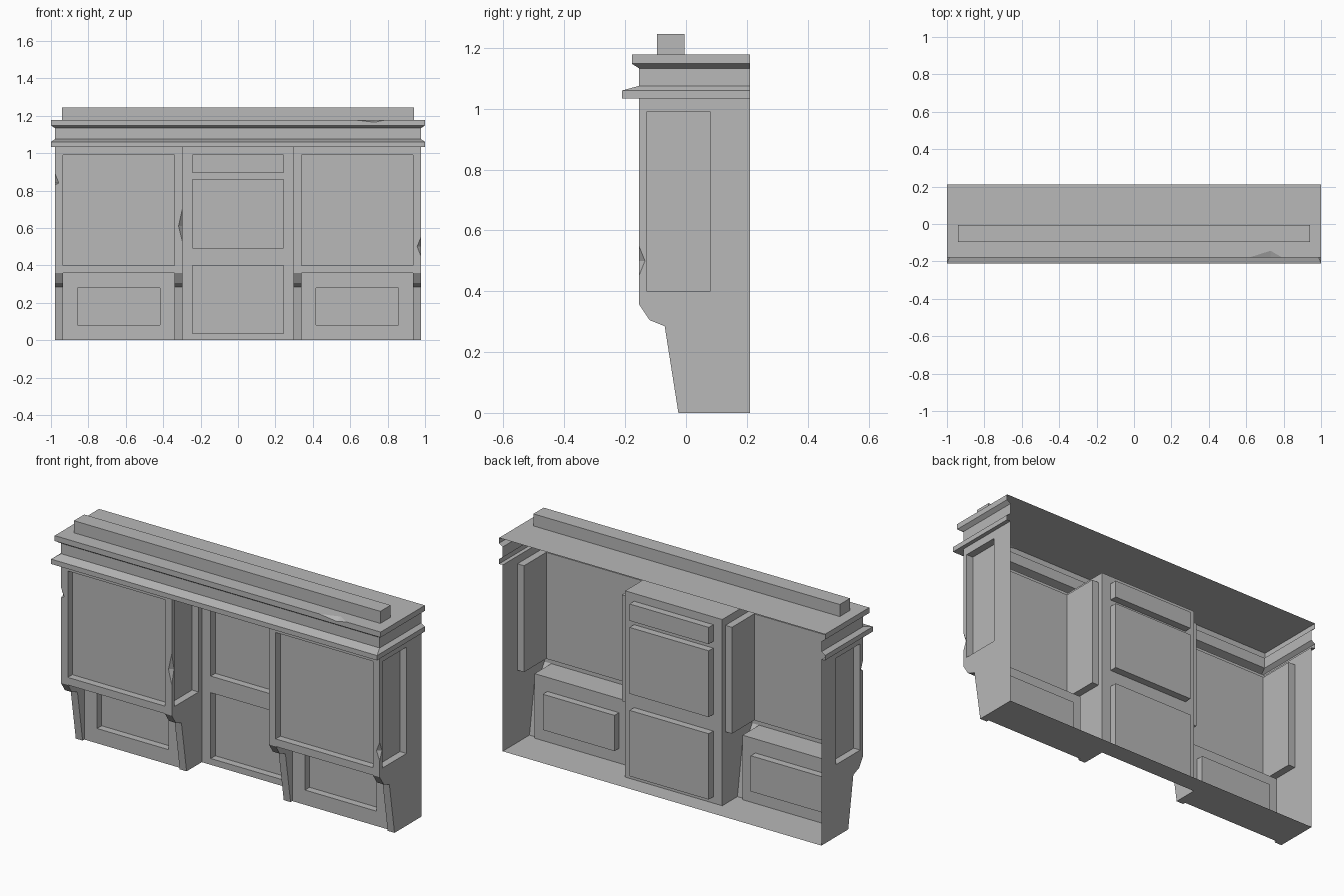
import bpy, bmesh
from mathutils import Vector

if "Cube" in bpy.data.objects:
    bpy.data.objects.remove(bpy.data.objects["Cube"])

grey = bpy.data.materials.new("plain grey")
grey.use_nodes = True
grey.diffuse_color = (0.48, 0.48, 0.48, 1)
grey.node_tree.nodes["Principled BSDF"].inputs["Base Color"].default_value = grey.diffuse_color

BACK, FRONT, ALCOVE, KICK = 0.21, -0.155, 0.108, -0.01
INNER, OUTER, STILE = 0.298, 0.978, 0.042
LEDGE, HEAD, TOP = 0.358, 1.033, 1.178
RECESS = 0.04
LEG = [(-0.025, 0), (-0.07, 0.285), (-0.12, 0.305), (FRONT, LEDGE)]


def finish(name, bm):
    bmesh.ops.remove_doubles(bm, verts=bm.verts, dist=0.0005)
    mesh = bpy.data.meshes.new(name)
    bm.to_mesh(mesh)
    bm.free()
    mesh.materials.append(grey)
    bpy.context.collection.objects.link(bpy.data.objects.new(name, mesh))


def face(bm, points, toward):
    """Add a polygon whose normal looks toward a point."""
    f = bm.faces.new([bm.verts.new(p) for p in points])
    f.normal_update()
    if f.normal.dot(Vector(toward) - f.calc_center_median()) < 0:
        f.normal_flip()


def rect(u0, u1, v0, v1):
    return [(u0, v0), (u1, v0), (u1, v1), (u0, v1)]


def sheet(bm, outline, holes, place):
    """Flat board with sunken rectangular panels; place maps (u, v, depth)."""
    edges = []
    for loop in [outline] + holes:
        vs = [bm.verts.new(place(u, v, 0)) for u, v in loop]
        edges += [bm.edges.new((vs[i - 1], vs[i])) for i in range(len(vs))]
    out = Vector(place(0, 0, -1)) - Vector(place(0, 0, 0))
    made = bmesh.ops.triangle_fill(bm, edges=edges, use_beauty=True, normal=out)
    for f in made["geom"]:
        if isinstance(f, bmesh.types.BMFace):
            f.normal_update()
            if f.normal.dot(out) < 0:
                f.normal_flip()
    for h in holes:
        mu, mv = (h[0][0] + h[2][0]) / 2, (h[0][1] + h[2][1]) / 2
        face(bm, [place(u, v, RECESS) for u, v in h], place(mu, mv, -1))
        for i in range(4):
            a, b = h[i - 1], h[i]
            face(bm, [place(*a, 0), place(*b, 0), place(*b, RECESS), place(*a, RECESS)],
                 place(mu, mv, RECESS / 2))


def chip_faces(bm, start, end, p, q, toward):
    """Two small facets that close a chipped edge."""
    face(bm, [start, p, q], toward)
    face(bm, [end, p, q], toward)


# Worn chips on vertical edges: (low, deepest, high)
outer_chips = {1: (0.45, 0.5, 0.55), -1: (0.83, 0.84, 0.89)}
inner_chips = {-1: (0.53, 0.61, 0.7)}


def notch(edge, inward, chip):
    if not chip:
        return []
    low, mid, high = chip
    return [(edge, low), (edge + inward, mid), (edge, high)]


for s, word in ((1, "left"), (-1, "right")):
    bm = bmesh.new()
    oc, ic = outer_chips.get(s), inner_chips.get(s)

    # Upper front board with one large panel
    outline = [(INNER, LEDGE), (OUTER, LEDGE)] + notch(OUTER, -0.02, oc)
    outline += [(OUTER, HEAD), (INNER, HEAD)] + notch(INNER, 0.02, ic)[::-1]
    sheet(bm, outline, [rect(INNER + STILE, OUTER - STILE, 0.4, 0.99)],
          lambda u, v, d: (s * u, FRONT + d, v))

    # Outer and inner side boards with tall panels
    for x, way, back, chip in ((OUTER, 1, BACK, oc), (INNER, -1, ALCOVE, ic)):
        outline = LEG + notch(FRONT, 0.02, chip) + [(FRONT, HEAD), (back, HEAD), (back, 0)]
        sheet(bm, outline, [rect(-0.13, 0.08, 0.4, 0.99)],
              lambda u, v, d: (s * (x - way * d), u, v))
        if chip:
            low, mid, high = chip
            chip_faces(bm, (s * x, FRONT, low), (s * x, FRONT, high),
                       (s * (x - way * 0.02), FRONT, mid), (s * x, FRONT + 0.02, mid),
                       (s * (x + way), FRONT - 1, mid))

    # Shaped legs either side of the toe recess
    middle = (s * (INNER + OUTER) / 2, -0.08, 0.18)
    for a, b in ((INNER, INNER + STILE), (OUTER, OUTER - STILE)):
        for (y0, z0), (y1, z1) in zip(LEG, LEG[1:]):
            face(bm, [(s * a, y0, z0), (s * b, y0, z0), (s * b, y1, z1), (s * a, y1, z1)],
                 (s * a, -2, 0))
        face(bm, [(s * b, y, z) for y, z in LEG + [(KICK, LEDGE), (KICK, 0)]], middle)
        face(bm, [(s * a, KICK, 0), (s * b, KICK, 0), (s * b, LEG[0][0], 0),
                  (s * a, LEG[0][0], 0)], (s * a, 0, -1))

    # Toe recess: ceiling and lower panel board
    x0, x1 = INNER + STILE, OUTER - STILE
    face(bm, [(s * x, y, LEDGE) for x, y in rect(x0, x1, FRONT, KICK)], middle)
    sheet(bm, rect(x0, x1, 0, LEDGE), [rect(0.418, 0.858, 0.082, 0.28)],
          lambda u, v, d: (s * u, KICK + d, v))

    # Floor
    face(bm, [(s * x, y, 0) for x, y in rect(INNER, OUTER, KICK, BACK)], (0, 0, -1))
    finish(word + "_cabinet", bm)

# Centre alcove: three panels, soffit and floor
bm = bmesh.new()
panels = [rect(-0.243, 0.243, a, b) for a, b in ((0.035, 0.4), (0.492, 0.86), (0.897, 0.99))]
sheet(bm, rect(-INNER, INNER, 0, HEAD), panels, lambda u, v, d: (u, ALCOVE + d, v))
face(bm, [(x, y, HEAD) for x, y in rect(-INNER, INNER, FRONT, ALCOVE)], (0, 0, 0))
face(bm, [(x, y, 0) for x, y in rect(-INNER, INNER, ALCOVE, BACK)], (0, 0, -1))
finish("centre_alcove", bm)

# Cornice: (half width, front, height) steps wrapped round front and sides
EDGE = -0.178
steps = [(OUTER, FRONT, HEAD), (1, -0.21, HEAD), (1, -0.21, 1.06), (OUTER, FRONT, 1.075),
         (OUTER, FRONT, 1.133), (1, EDGE, 1.148), (1, EDGE, TOP)]
bm = bmesh.new()
for i, (low, high) in enumerate(zip(steps, steps[1:])):
    rings = [[(-w, BACK, z), (-w, y, z), (w, y, z), (w, BACK, z)] for w, y, z in (low, high)]
    z_look = (-9, 0.8, 1.07, 1.1, 0.5, 1.16)[i]
    for k, aim in enumerate(((-5, 0), (0, -5), (5, 0))):
        if i == 5 and k == 1:
            continue
        a, b = rings
        look = (0, 0, 9) if i == 2 else (*aim, z_look)
        face(bm, [a[k], a[k + 1], b[k + 1], b[k]], look)

# Chipped fascia and top board
dent = [(0.79, TOP), (0.73, TOP - 0.013), (0.62, TOP)]
sheet(bm, [(-1, 1.148), (1, 1.148), (1, TOP)] + dent + [(-1, TOP)], [],
      lambda u, v, d: (u, EDGE + d, v))
dent = [(0.62, EDGE), (0.73, EDGE + 0.035), (0.79, EDGE)]
sheet(bm, [(-1, EDGE)] + dent + [(1, EDGE), (1, BACK), (-1, BACK)], [],
      lambda u, v, d: (u, v, TOP - d))
chip_faces(bm, (0.62, EDGE, TOP), (0.79, EDGE, TOP), (0.73, EDGE, TOP - 0.013),
           (0.73, EDGE + 0.035, TOP), (0.7, -3, 4))
finish("cornice", bm)

# Rail on the top board
bpy.ops.mesh.primitive_cube_add(size=1, location=(0, -0.05, 1.2115))
rail = bpy.context.object
rail.name = "top_rail"
rail.scale = (1.88, 0.09, 0.067)
rail.data.materials.append(grey)
